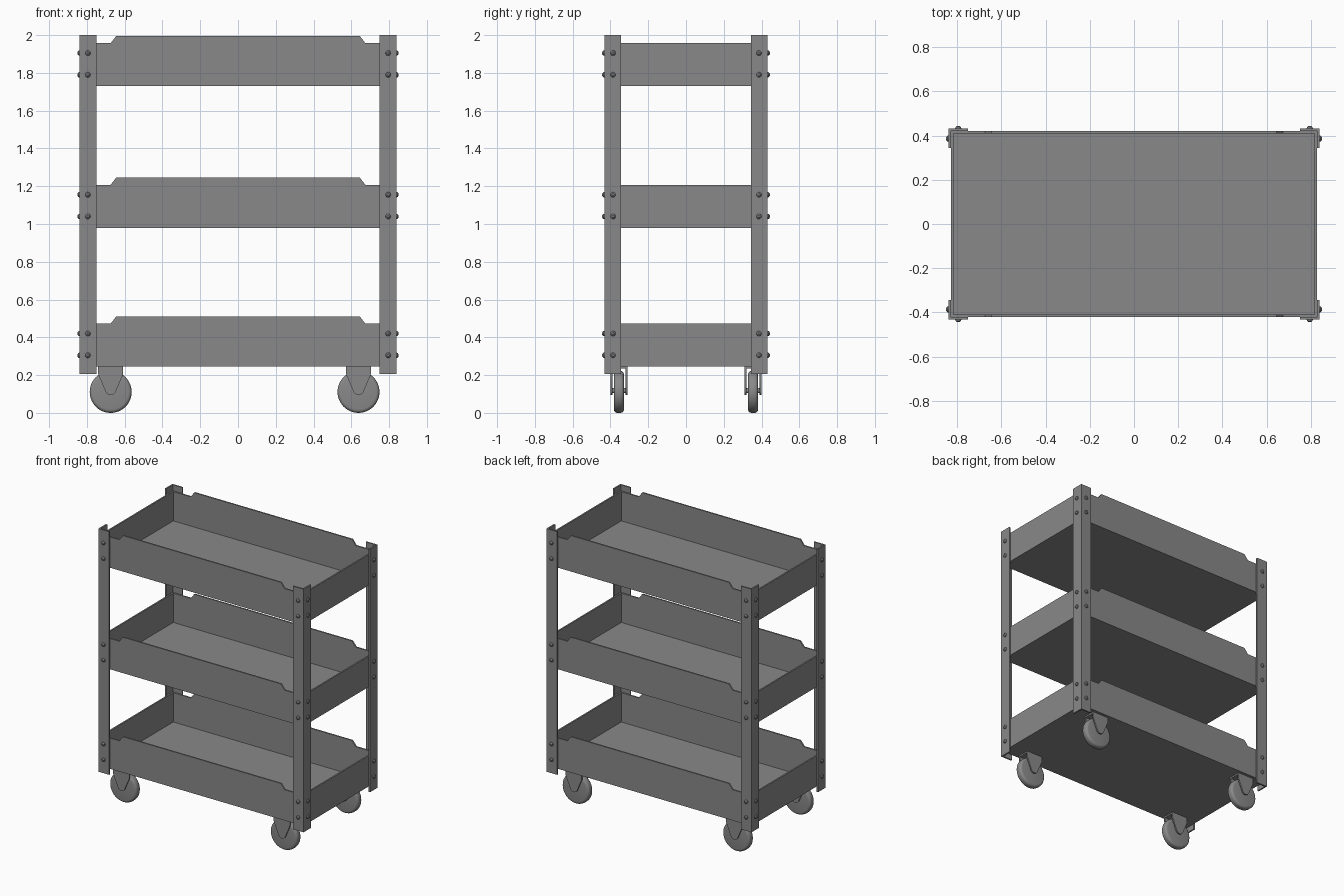
import bpy
import bmesh
from math import cos, sin, pi, radians
from mathutils import Matrix, Vector

cube = bpy.data.objects.get("Cube")
if cube:
    bpy.data.objects.remove(cube, do_unlink=True)

steel = bpy.data.materials.new("grey steel")
steel.use_nodes = True
steel.diffuse_color = (0.25, 0.25, 0.25, 1)
steel.node_tree.nodes["Principled BSDF"].inputs["Base Color"].default_value = (0.25, 0.25, 0.25, 1)

HALF_X, HALF_Y = 0.827, 0.421    # outside of the trays
SHEET = 0.011                    # sheet thickness
TRAY_BASES = (0.245, 0.98, 1.73)
CORNERS = [(sx, sy) for sx in (-1, 1) for sy in (-1, 1)]


def finish(name, bm, smooth=False):
    """Turn a bmesh into a named steel object."""
    bmesh.ops.recalc_face_normals(bm, faces=bm.faces)
    mesh = bpy.data.meshes.new(name)
    bm.to_mesh(mesh)
    bm.free()
    mesh.materials.append(steel)
    obj = bpy.data.objects.new(name, mesh)
    bpy.context.collection.objects.link(obj)
    if smooth:
        bpy.ops.object.select_all(action="DESELECT")
        obj.select_set(True)
        bpy.context.view_layer.objects.active = obj
        bpy.ops.object.shade_smooth_by_angle(angle=radians(40))
    return obj


def prism(bm, points, push):
    """Extrude a flat outline along a vector."""
    face = bm.faces.new([bm.verts.new(p) for p in points])
    new = bmesh.ops.extrude_face_region(bm, geom=[face])["geom"]
    verts = [v for v in new if isinstance(v, bmesh.types.BMVert)]
    bmesh.ops.translate(bm, verts=verts, vec=push)


def box(bm, low, high):
    x0, y0, z0 = low
    x1, y1, z1 = high
    prism(bm, [(x0, y0, z0), (x1, y0, z0), (x1, y1, z0), (x0, y1, z0)], (0, 0, z1 - z0))


def tray(name, base):
    """Open tray whose long walls rise in the middle."""
    bm = bmesh.new()
    low, high = base + 0.227, base + 0.265
    box(bm, (-HALF_X, -HALF_Y, base), (HALF_X, HALF_Y, base + SHEET))
    half = [(HALF_X, base), (HALF_X, low), (0.675, low), (0.645, high)]
    outline = half + [(-x, z) for x, z in reversed(half)]
    for side in (-1, 1):
        prism(bm, [(x, side * HALF_Y, z) for x, z in outline], (0, -side * SHEET, 0))
        x0, x1 = sorted((side * HALF_X, side * (HALF_X - SHEET)))
        box(bm, (x0, SHEET - HALF_Y, base + SHEET), (x1, HALF_Y - SHEET, low))
    finish(name, bm)


def post(name, sx, sy):
    """Corner angle: an L section run up the full height."""
    bm = bmesh.new()
    x, y, width = HALF_X + SHEET, HALF_Y + SHEET, 0.088
    section = [(x, y), (x - width, y), (x - width, HALF_Y), (HALF_X, HALF_Y),
               (HALF_X, y - width), (x, y - width)]
    prism(bm, [(sx * px, sy * py, 0.205) for px, py in section], (0, 0, 1.795))
    finish(name, bm)


def bolts(name, sx, sy):
    """Domed bolt heads, a pair per tray on each flange."""
    bm = bmesh.new()
    seats = [(Vector((sx * 0.795, sy * (HALF_Y + SHEET), 0)), Vector((0, sy, 0))),
             (Vector((sx * (HALF_X + SHEET), sy * 0.386, 0)), Vector((sx, 0, 0)))]
    for seat, out in seats:
        turn = out.to_track_quat("Z", "Y").to_matrix().to_4x4()
        for base in TRAY_BASES:
            for rise in (0.06, 0.175):
                place = Matrix.Translation(seat + Vector((0, 0, base + rise))) @ turn
                for radius, top, lift in ((0.014, 0.013, 0.003), (0.013, 0.006, 0.009)):
                    bmesh.ops.create_cone(bm, cap_ends=True, segments=12, radius1=radius,
                                          radius2=top, depth=0.006,
                                          matrix=place @ Matrix.Translation((0, 0, lift)))
    finish(name, bm, smooth=True)


def wheel(name, x, y):
    """Solid wheel with rounded shoulders."""
    bm = bmesh.new()
    turn = Matrix.Translation((x, y, 0.111)) @ Matrix.Rotation(pi / 2, 4, "X")
    bmesh.ops.create_cone(bm, cap_ends=True, segments=48, radius1=0.111, radius2=0.111,
                          depth=0.053, matrix=turn)
    rims = [e for e in bm.edges if all(abs(v.co.y - e.verts[0].co.y) < 0.001 for v in e.verts)]
    bmesh.ops.bevel(bm, geom=rims, offset=0.018, segments=4, profile=0.5, affect="EDGES")
    finish(name, bm, smooth=True)


def fork(name, x, y):
    """Caster fork: mounting plate, two tapered cheeks and an axle."""
    bm = bmesh.new()
    box(bm, (x - 0.066, y - 0.045, 0.234), (x + 0.066, y + 0.045, 0.245))
    arc = [(0.03 * cos(a), 0.125 + 0.03 * sin(a))
           for a in (radians(195 + 15 * i) for i in range(11))]
    outline = [(0.066, 0.245), (-0.066, 0.245), (-0.066, 0.205)] + arc + [(0.066, 0.205)]
    for side in (-1, 1):
        prism(bm, [(x + px, y + side * 0.045, z) for px, z in outline], (0, -side * 0.01, 0))
    bmesh.ops.create_cone(bm, cap_ends=True, segments=12, radius1=0.014, radius2=0.014, depth=0.08,
                          matrix=Matrix.Translation((x, y, 0.118)) @ Matrix.Rotation(pi / 2, 4, "X"))
    finish(name, bm, smooth=True)


for label, base in zip(("bottom", "middle", "top"), TRAY_BASES):
    tray(label + "_tray", base)

for sx, sy in CORNERS:
    corner = ("front_" if sy < 0 else "back_") + ("left" if sx > 0 else "right")
    post(corner + "_post", sx, sy)
    bolts(corner + "_bolts", sx, sy)
    # the casters sit slightly off centre along the length
    caster_x = sx * 0.656 - 0.018
    wheel(corner + "_wheel", caster_x, sy * 0.355)
    fork(corner + "_fork", caster_x, sy * 0.355)
